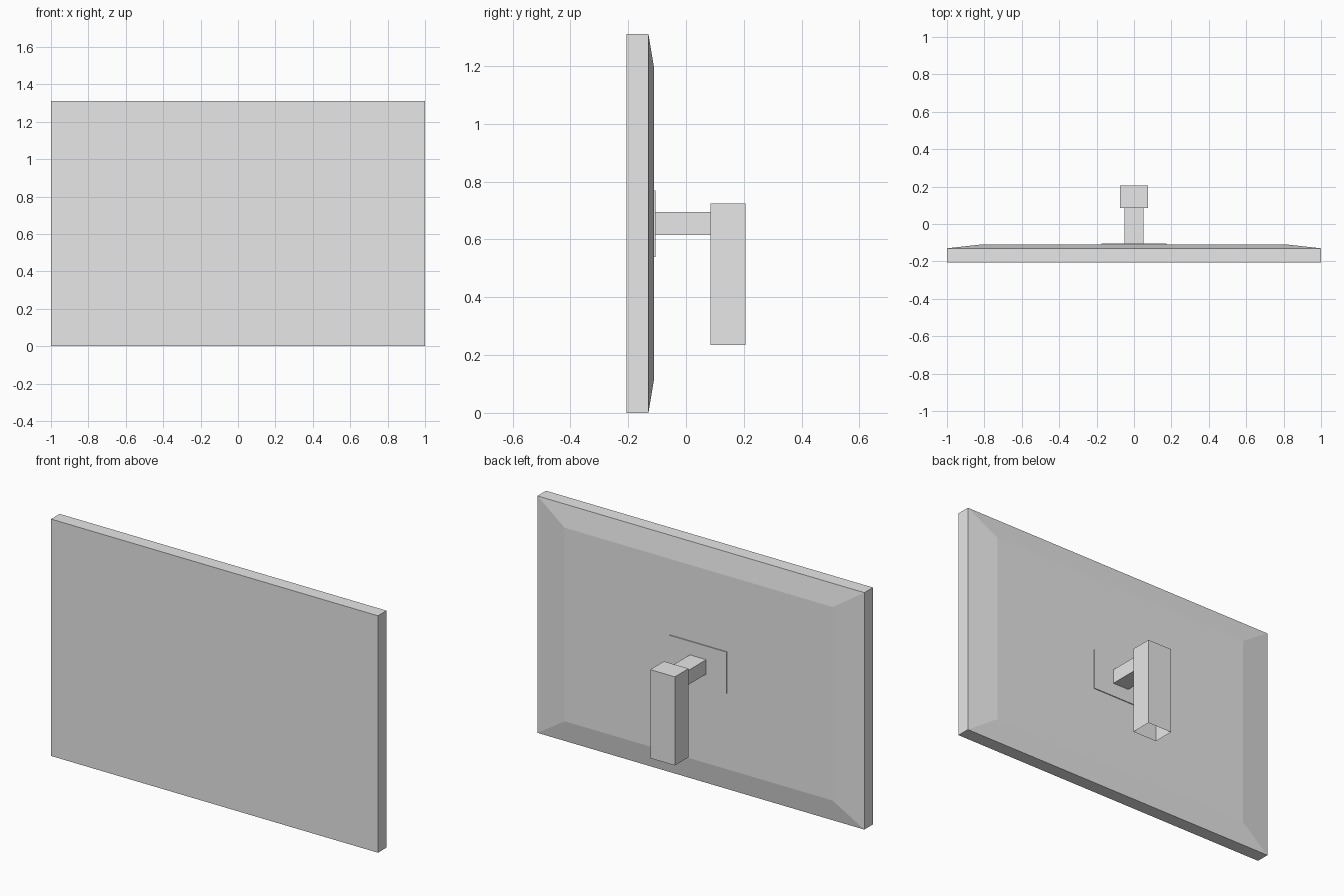
import bpy
import bmesh

cube = bpy.data.objects.get("Cube")
if cube:
    bpy.data.objects.remove(cube, do_unlink=True)

grey = bpy.data.materials.new("light_grey")
grey.use_nodes = True
grey.diffuse_color = (0.8, 0.8, 0.8, 1)
grey.node_tree.nodes["Principled BSDF"].inputs["Base Color"].default_value = (0.8, 0.8, 0.8, 1)


def finish(name, bm):
    bmesh.ops.recalc_face_normals(bm, faces=bm.faces)
    mesh = bpy.data.meshes.new(name)
    bm.to_mesh(mesh)
    bm.free()
    mesh.materials.append(grey)
    obj = bpy.data.objects.new(name, mesh)
    bpy.context.collection.objects.link(obj)
    return obj


def loft(name, rings):
    """Join rectangles (y, half width, bottom, top) along y and cap both ends."""
    bm = bmesh.new()
    loops = []
    for y, half, low, high in rings:
        corners = [(-half, low), (half, low), (half, high), (-half, high)]
        loops.append([bm.verts.new((x, y, z)) for x, z in corners])
    for a, b in zip(loops, loops[1:]):
        for i in range(4):
            j = (i + 1) % 4
            bm.faces.new((a[i], a[j], b[j], b[i]))
    bm.faces.new(loops[0])
    bm.faces.new(loops[-1])
    return finish(name, bm)


# Flat screen body with a sloped rear border
loft("screen_panel", [(-0.205, 1, 0, 1.31), (-0.13, 1, 0, 1.31), (-0.11, 0.82, 0.12, 1.19)])

# Thin mounting plate and the arm reaching backwards
loft("mount_plate", [(-0.112, 0.175, 0.54, 0.77), (-0.105, 0.175, 0.54, 0.77)])
loft("mount_arm", [(-0.106, 0.05, 0.615, 0.695), (0.085, 0.05, 0.615, 0.695)])

# Rear post, a hollow shell open at the bottom
post = loft("rear_post", [(0.085, 0.075, 0.235, 0.725), (0.205, 0.075, 0.235, 0.725)])
bm = bmesh.new()
bm.from_mesh(post.data)
bottom = [f for f in bm.faces if f.normal.z < -0.9]
bmesh.ops.delete(bm, geom=bottom, context="FACES_ONLY")
bm.to_mesh(post.data)
bm.free()
